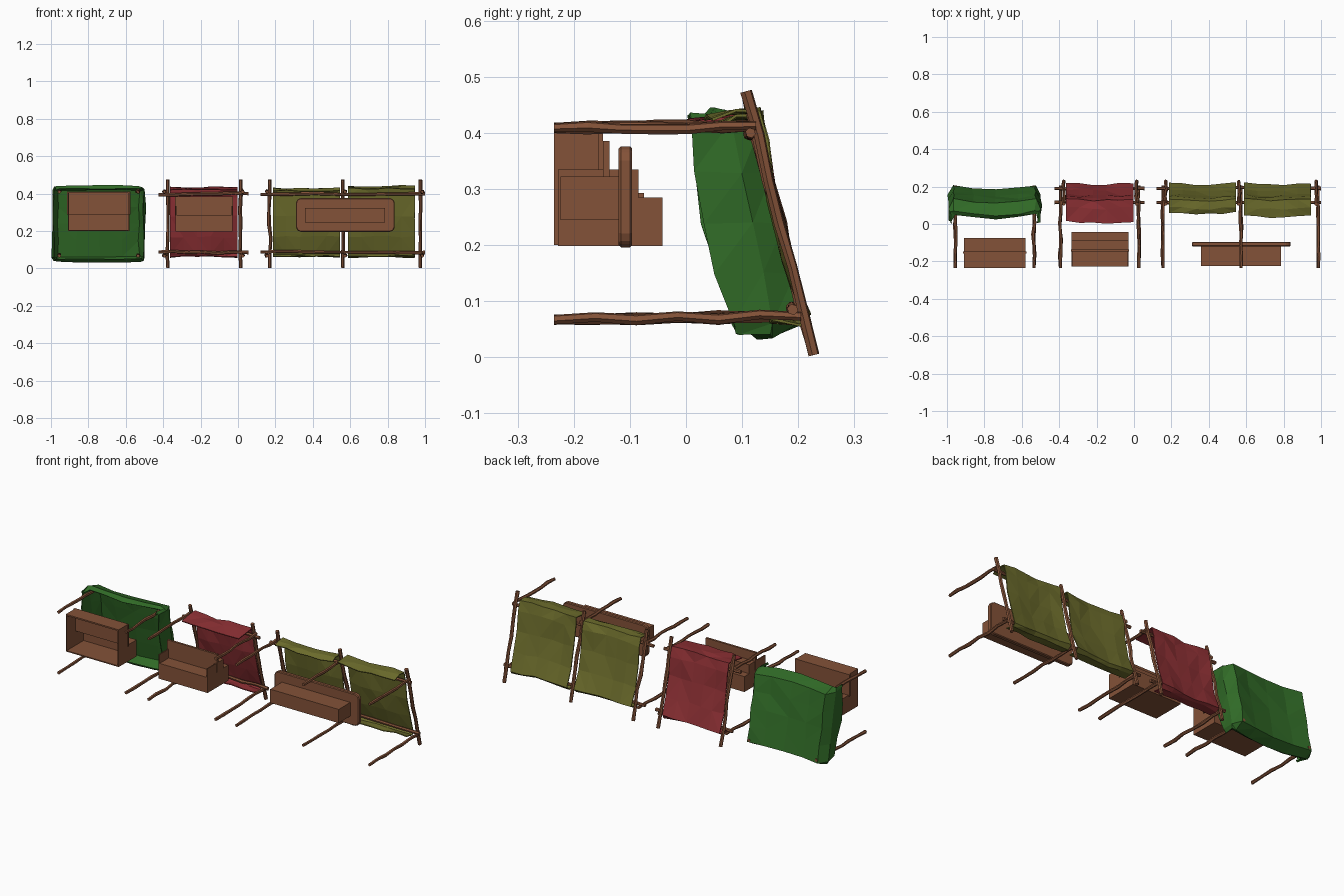
import bpy, bmesh, math, random
from mathutils import Vector

if "Cube" in bpy.data.objects:
    bpy.data.objects.remove(bpy.data.objects["Cube"])

random.seed(4)


def material(name, rgb):
    m = bpy.data.materials.new(name)
    m.diffuse_color = (*rgb, 1)
    m.use_nodes = True
    m.node_tree.nodes["Principled BSDF"].inputs["Base Color"].default_value = m.diffuse_color
    return m


WOOD = material("wood", (0.23, 0.085, 0.04))
GREEN = material("green_cloth", (0.03, 0.145, 0.02))
RED = material("red_cloth", (0.27, 0.03, 0.035))
OLIVE = material("olive_cloth", (0.15, 0.15, 0.025))


def finish(name, bm, mat):
    bmesh.ops.recalc_face_normals(bm, faces=bm.faces)
    me = bpy.data.meshes.new(name)
    bm.to_mesh(me)
    bm.free()
    me.materials.append(mat)
    ob = bpy.data.objects.new(name, me)
    bpy.context.collection.objects.link(ob)
    return ob


def stick(name, a, b, r=0.009, rings=7, wobble=0.004, sides=6):
    """Crooked low-poly pole between two points."""
    a, b = Vector(a), Vector(b)
    d = (b - a).normalized()
    p = d.orthogonal().normalized()
    q = d.cross(p)
    bm = bmesh.new()
    loops = []
    for i in range(rings):
        c = a.lerp(b, i / (rings - 1))
        if 0 < i < rings - 1:
            c += p * random.uniform(-wobble, wobble) + q * random.uniform(-wobble, wobble)
        rr = r * random.uniform(0.85, 1.12)
        loops.append([bm.verts.new(c + rr * (p * math.cos(t) + q * math.sin(t)))
                      for t in (2 * math.pi * k / sides for k in range(sides))])
    for l0, l1 in zip(loops, loops[1:]):
        for k in range(sides):
            bm.faces.new((l0[k], l0[(k + 1) % sides], l1[(k + 1) % sides], l1[k]))
    bm.faces.new(loops[0])
    bm.faces.new(loops[-1])
    return finish(name, bm, WOOD)


def sheet(name, grid, mat):
    """Flat-shaded cloth from a grid of points, given a little thickness."""
    bm = bmesh.new()
    v = [[bm.verts.new(p) for p in row] for row in grid]
    for i in range(len(v) - 1):
        for j in range(len(v[0]) - 1):
            bm.faces.new((v[i][j], v[i + 1][j], v[i + 1][j + 1], v[i][j + 1]))
    bmesh.ops.triangulate(bm, faces=bm.faces)
    ob = finish(name, bm, mat)
    s = ob.modifiers.new("thickness", "SOLIDIFY")
    s.thickness = 0.005
    s.offset = 0
    return ob


def prism(name, profile, x0, x1):
    """Extrude a (y, z) outline along x."""
    bm = bmesh.new()
    f = bm.faces.new([bm.verts.new((x0, y, z)) for y, z in profile])
    g = bmesh.ops.extrude_face_region(bm, geom=[f])
    bmesh.ops.translate(bm, vec=(x1 - x0, 0, 0),
                        verts=[e for e in g["geom"] if isinstance(e, bmesh.types.BMVert)])
    return finish(name, bm, WOOD)


def box(name, x0, x1, y0, y1, z0, z1):
    return prism(name, [(y0, z0), (y1, z0), (y1, z1), (y0, z1)], x0, x1)


def legs(stall, xs):
    for x in xs:
        stick(stall + "_upper_leg", (x, -0.235, 0.409), (x, 0.125, 0.413))
        stick(stall + "_lower_leg", (x, -0.235, 0.067), (x, 0.205, 0.073))


def frame(stall, leg_xs, rafter_xs, x0, x1):
    legs(stall, leg_xs)
    for x in rafter_xs:
        stick(stall + "_rafter", (x, 0.107, 0.474), (x, 0.228, 0.004), r=0.01)
    stick(stall + "_upper_rail", (x0, 0.115, 0.395), (x1, 0.115, 0.4))
    stick(stall + "_lower_rail", (x0, 0.19, 0.088), (x1, 0.19, 0.085))


def awning(name, x0, x1, hem, mat, top=0.432):
    # Cross-section: hanging flap, sagging slope, short lower flap
    prof = [(hem, top - 0.012), (0.085, top - 0.002), (0.128, top), (0.139, 0.385),
            (0.152, 0.28), (0.178, 0.17), (0.212, 0.075), (0.195, 0.062), (0.15, 0.066)]
    grid = []
    for y, z in prof:
        row = []
        for i in range(6):
            u = i / 5
            row.append((x0 + (x1 - x0) * u,
                        y + 0.004 * math.cos(2 * math.pi * u) + random.uniform(-0.005, 0.005),
                        z + random.uniform(-0.005, 0.005)))
        grid.append(row)
    sheet(name, grid, mat)


# Green stall: boxy canopy with hanging skirts (position, skirt drop)
us = [(-0.985, 0.12), (-0.993, 0.06), (-0.962, 0), (-0.86, 0), (-0.74, 0),
      (-0.62, 0), (-0.528, 0), (-0.497, 0.06), (-0.505, 0.12)]
vs = [(0.425, 0.12), (0.44, 0.06), (0.42, 0), (0.33, 0), (0.24, 0),
      (0.15, 0), (0.062, 0), (0.036, 0.06), (0.052, 0.12)]
grid = []
for x, du in us:
    row = []
    for z, dv in vs:
        cu = max(0, 1 - ((x + 0.745) / 0.25) ** 2)
        cv = max(0, 1 - ((z - 0.24) / 0.2) ** 2)
        y = 0.138 + (0.43 - z) * 0.205 - max(du, dv) - 0.03 * cu
        if du and dv:                       # rounded, drooping corners
            y -= 0.007
            x2, z2 = x + math.copysign(0.012, -0.745 - x), z + math.copysign(0.008, 0.24 - z)
        else:
            x2, z2 = x, z
            if dv == 0.12:
                y += 0.04
            if du == 0.12:
                y -= 0.025 * cv
        row.append((x2 + random.uniform(-0.005, 0.005), y + random.uniform(-0.004, 0.004),
                    z2 + random.uniform(-0.003, 0.003)))
    grid.append(row)
sheet("green_canopy", grid, GREEN)
legs("green_stall", (-0.955, -0.535))

# Green stall counter: stepped shell, open underneath
t = 0.006
box("green_counter_back", -0.91, -0.58, -0.235, -0.075, 0.2, 0.2 + t)
box("green_counter_high_shelf", -0.91, -0.58, -0.085, -0.075, 0.2, 0.293)
box("green_counter_riser", -0.91, -0.58, -0.155, -0.075, 0.287, 0.293)
box("green_counter_low_shelf", -0.915, -0.575, -0.157, -0.148, 0.287, 0.41)
box("green_counter_front", -0.91, -0.58, -0.235, -0.15, 0.402, 0.41)
ends = [(-0.235, 0.2), (-0.075, 0.2), (-0.075, 0.293), (-0.15, 0.293), (-0.15, 0.41), (-0.235, 0.41)]
for x in (-0.91, -0.58 - t):
    prism("green_counter_end", ends, x, x + t)

# Red stall
frame("red_stall", (-0.393, 0.025), (-0.375, 0.015), -0.425, 0.055)
awning("red_awning", -0.363, -0.003, 0.01, RED)

# Red stall counter: base and display shelves between end panels
box("red_counter_base", -0.335, -0.03, -0.228, -0.042, 0.198, 0.285)
box("red_counter_low_shelf", -0.338, -0.027, -0.148, -0.136, 0.283, 0.385)
box("red_counter_mid_shelf", -0.335, -0.03, -0.14, -0.085, 0.283, 0.335)
for x in (-0.335, -0.03 - t):
    box("red_counter_end", x, x + t, -0.228, -0.14, 0.283, 0.335)

# Olive double stall
frame("olive_stall", (0.155, 0.572, 0.985), (0.17, 0.56, 0.975), 0.12, 1.0)
awning("olive_left_awning", 0.188, 0.545, 0.058, OLIVE, 0.428)
awning("olive_right_awning", 0.588, 0.945, 0.04, OLIVE, 0.44)

# Olive stall table: rounded top over a box body
top = box("table_top", 0.31, 0.838, -0.12, -0.096, 0.196, 0.376)
bm = bmesh.new()
bm.from_mesh(top.data)
corners = [e for e in bm.edges if abs(e.verts[0].co.y - e.verts[1].co.y) > 0.01]
bmesh.ops.bevel(bm, geom=corners, offset=0.025, segments=2, profile=0.5, affect='EDGES')
bm.to_mesh(top.data)
bm.free()
b = top.modifiers.new("soft_edge", "BEVEL")
b.width = 0.004
b.segments = 1
box("table_body", 0.358, 0.785, -0.224, -0.118, 0.245, 0.322)
